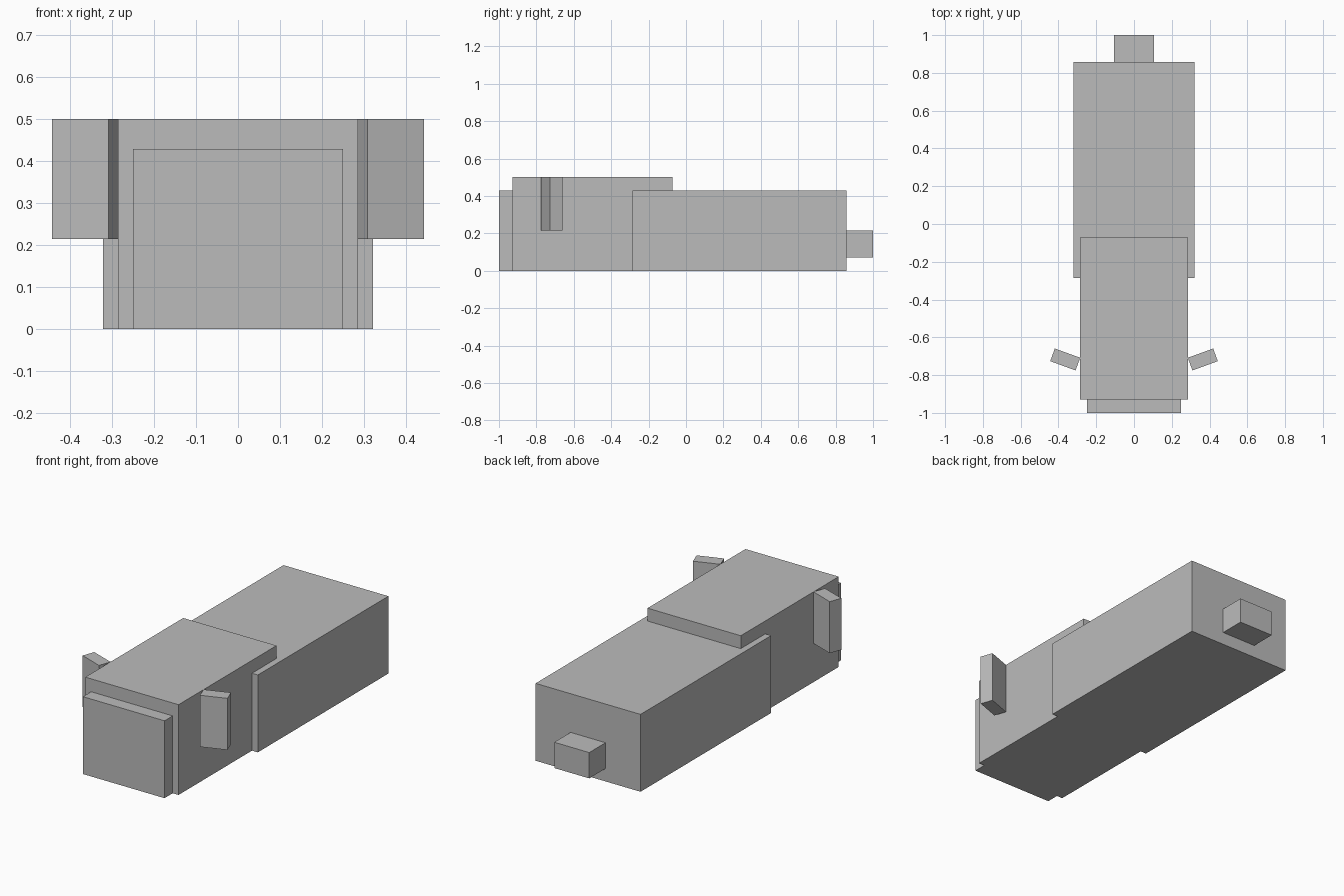
import bpy
import math

cube = bpy.data.objects.get("Cube")
if cube:
    bpy.data.objects.remove(cube, do_unlink=True)

# Single plain grey
GREY = (0.5, 0.5, 0.5, 1.0)
grey = bpy.data.materials.new("plain_grey")
grey.use_nodes = True
grey.diffuse_color = GREY
bsdf = next(n for n in grey.node_tree.nodes if n.type == 'BSDF_PRINCIPLED')
bsdf.inputs["Base Color"].default_value = GREY

U = 1 / 14  # modelling unit


def box(name, center, size, turn=0.0):
    """Box given in modelling units, turned about z in degrees."""
    bpy.ops.mesh.primitive_cube_add(size=1, location=[c * U for c in center])
    ob = bpy.context.object
    ob.name = ob.data.name = name
    ob.scale = [s * U for s in size]
    bpy.ops.object.transform_apply(location=False, rotation=False, scale=True)
    ob.rotation_euler.z = math.radians(turn)
    ob.data.materials.append(grey)
    return ob


# Main blocks
box("rear_body", (0, 4, 3), (9, 16, 6))
box("front_body", (0, -7, 3.5), (8, 12, 7))
box("face_plate", (0, -13.5, 3), (7, 1, 6))
box("tail_block", (0, 13, 2), (3, 2, 2))

# Angled side flaps
for side, label in ((1, "left"), (-1, "right")):
    box(label + "_flap", (side * 5.1, -10.04, 5), (2, 1, 4), side * 20)
